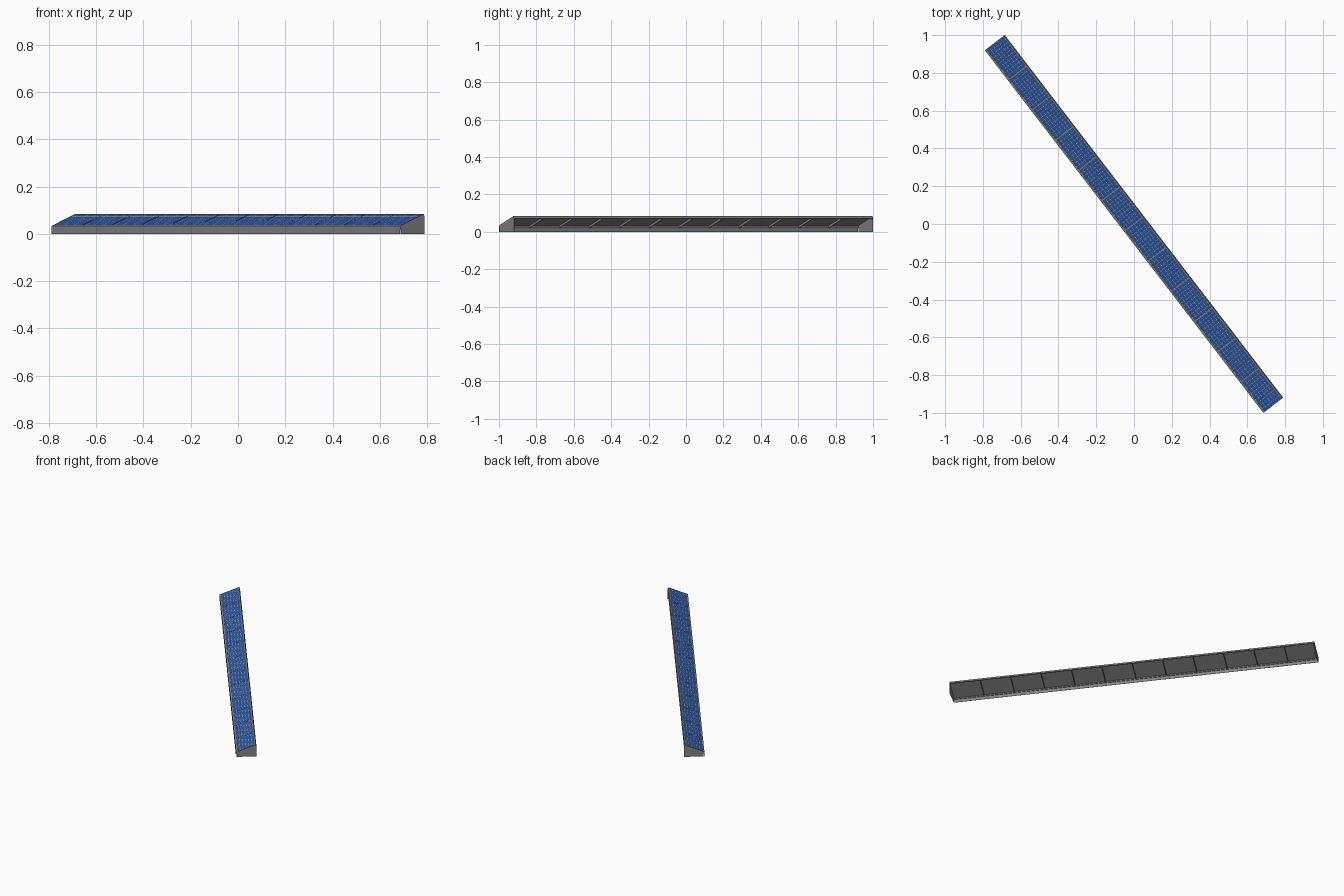
import bpy, bmesh, math
from mathutils import Matrix, Vector

cube = bpy.data.objects.get("Cube")
if cube:
    bpy.data.objects.remove(cube, do_unlink=True)

LENGTH, WIDTH = 2.421, 0.132
PANELS, COLS, ROWS = 12, 10, 6
PITCH = LENGTH / PANELS
SLOPE, DEPTH = 0.137, 0.015
TILT = math.radians(22)
LOW_Z = 0.033

# Ground frame runs along the row; slope frame lies on the tilted panel surface
GROUND = Matrix.Rotation(math.radians(-52.47), 4, 'Z')
TILTED = GROUND @ Matrix.Translation((-LENGTH / 2, -WIDTH / 2, LOW_Z)) @ Matrix.Rotation(TILT, 4, 'X')


def material(name, color, rough):
    m = bpy.data.materials.new(name)
    m.use_nodes = True
    m.diffuse_color = (*color, 1)
    bsdf = next(n for n in m.node_tree.nodes if n.type == 'BSDF_PRINCIPLED')
    bsdf.inputs["Base Color"].default_value = (*color, 1)
    bsdf.inputs["Roughness"].default_value = rough
    return m


grey = material("metal grey", (0.23, 0.23, 0.23), 0.6)
blue = material("cell blue", (0.022, 0.085, 0.34), 0.5)
tan = material("grid tan", (0.5, 0.43, 0.33), 0.6)


def box(bm, lo, hi):
    lo, hi = Vector(lo), Vector(hi)
    size = hi - lo
    m = Matrix.Translation((lo + hi) / 2) @ Matrix.Diagonal((*size, 1))
    return bmesh.ops.create_cube(bm, size=1, matrix=m)["verts"]


def finish(name, bm, matrix, mats, repeat=False):
    me = bpy.data.meshes.new(name)
    bm.to_mesh(me)
    bm.free()
    for m in mats:
        me.materials.append(m)
    ob = bpy.data.objects.new(name, me)
    bpy.context.collection.objects.link(ob)
    ob.matrix_world = matrix
    if repeat:
        arr = ob.modifiers.new("Row", 'ARRAY')
        arr.count = PANELS
        arr.use_relative_offset = False
        arr.use_constant_offset = True
        arr.constant_offset_displace = (PITCH, 0, 0)
    return ob


LOW_RIM, HIGH_RIM, SIDE_RIM = 0.010, 0.006, 0.002

# Panel frames: four hollow rim bars, repeated along the row
bm = bmesh.new()
box(bm, (0, 0, -DEPTH), (PITCH, 0.003, 0))
box(bm, (0, 0.003, -0.003), (PITCH, LOW_RIM, 0))
box(bm, (0, SLOPE - HIGH_RIM, -DEPTH), (PITCH, SLOPE, 0))
for u in (0, PITCH - SIDE_RIM):
    box(bm, (u, 0.003, -DEPTH), (u + SIDE_RIM, SLOPE - HIGH_RIM, 0))
finish("panel_frames", bm, TILTED, [grey], True)

# Backing sheets: tan on the sunny side, grey below
bm = bmesh.new()
box(bm, (SIDE_RIM, LOW_RIM, -0.003), (PITCH - SIDE_RIM, SLOPE - HIGH_RIM, -0.001))
bm.normal_update()
for f in bm.faces:
    f.material_index = 1 if f.normal.z > 0.5 else 0
finish("backing_sheets", bm, TILTED, [grey, tan], True)

# Solar cells: flat plates with clipped corners
bm = bmesh.new()
cu = (PITCH - 2 * SIDE_RIM) / COLS
ct = (SLOPE - LOW_RIM - HIGH_RIM) / ROWS
a, b, clip = cu / 2 - 0.0005, ct / 2 - 0.0005, 0.002
corners = [(a, b - clip), (a - clip, b), (clip - a, b), (-a, b - clip)]
outline = corners + [(-x, -y) for x, y in corners]
for i in range(COLS):
    for j in range(ROWS):
        u = SIDE_RIM + (i + 0.5) * cu
        t = LOW_RIM + (j + 0.5) * ct
        bm.faces.new([bm.verts.new((u + x, t + y, -0.0004)) for x, y in outline])
finish("solar_cells", bm, TILTED, [blue], True)

# Low wall along the front edge
bm = bmesh.new()
box(bm, (-LENGTH / 2, -WIDTH / 2, 0), (LENGTH / 2, -WIDTH / 2 + 0.0015, LOW_Z - 0.001))
finish("front_wall", bm, GROUND, [grey])

# End walls: thin trapezoids under the frame, open at the high side of the row
near = -WIDTH / 2 + DEPTH * math.sin(TILT)
far = WIDTH / 2
low_top = LOW_Z - DEPTH * math.cos(TILT) + 0.001
high_top = low_top + (far - near) * math.tan(TILT)
profile = [(near, 0), (far, 0), (far, high_top), (near, low_top)]
for name, side in (("end_wall_left", 1), ("end_wall_right", -1)):
    bm = bmesh.new()
    u = side * (LENGTH / 2 - 0.001)
    face = bm.faces.new([bm.verts.new((u - 0.001, w, z)) for w, z in profile])
    ext = bmesh.ops.extrude_face_region(bm, geom=[face])["geom"]
    moved = [v for v in ext if isinstance(v, bmesh.types.BMVert)]
    bmesh.ops.translate(bm, verts=moved, vec=(0.002, 0, 0))
    bmesh.ops.recalc_face_normals(bm, faces=bm.faces)
    finish(name, bm, GROUND, [grey])
